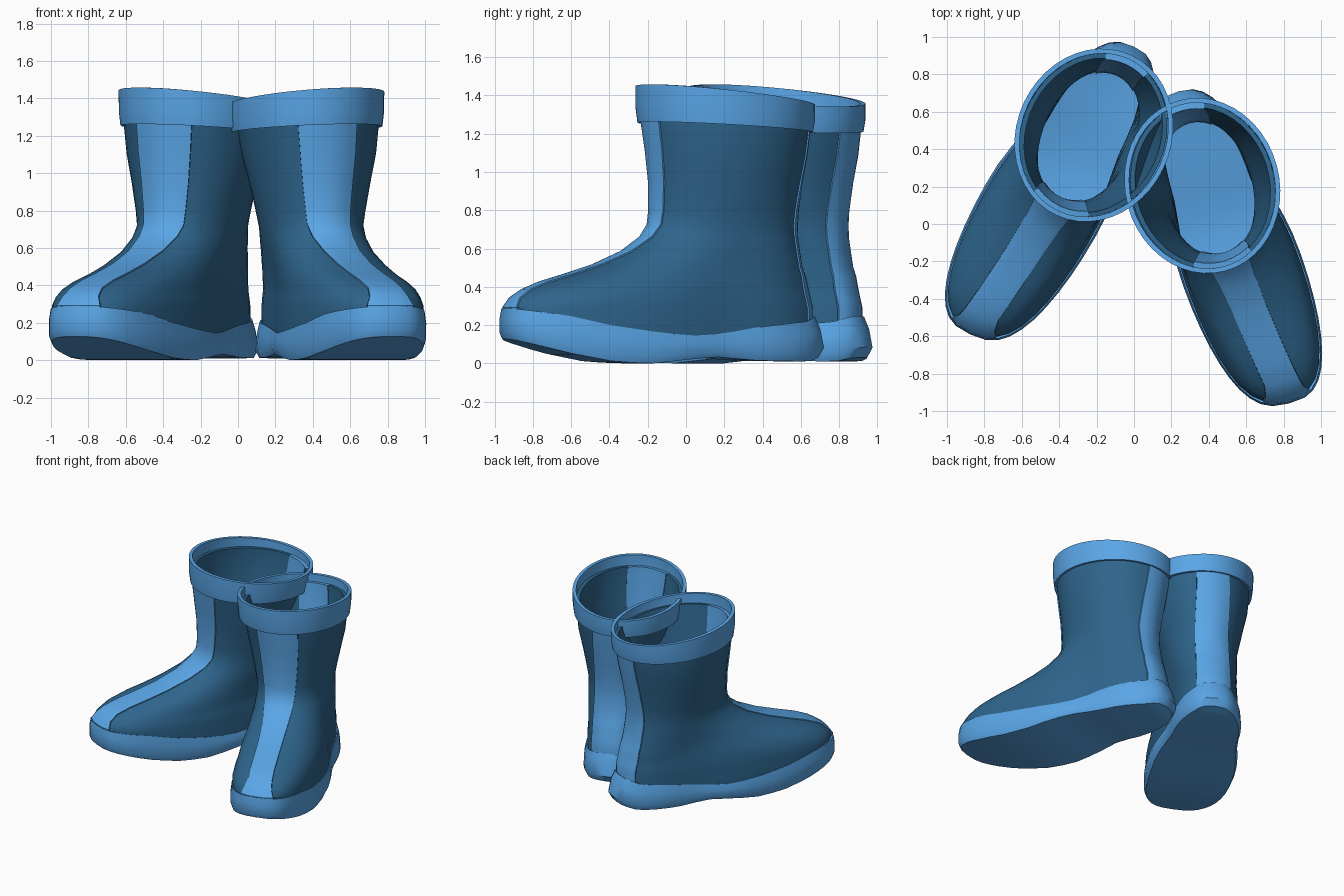
import bpy, bmesh, math

if "Cube" in bpy.data.objects:
    bpy.data.objects.remove(bpy.data.objects["Cube"])

def material(name, rgb):
    m = bpy.data.materials.new(name)
    m.diffuse_color = (*rgb, 1)
    m.use_nodes = True
    m.node_tree.nodes["Principled BSDF"].inputs["Base Color"].default_value = m.diffuse_color
    return m

LIGHT = material("light blue rubber", (0.103, 0.385, 0.81))
DARK = material("dark blue panel", (0.027, 0.128, 0.26))

NB, NP, NF = 3, 16, 3            # half-ring segments: back strip, panel, front strip
HALF = NB + NP + NF
N = 2 * HALF

def lerp_table(x, pts):
    for (x0, y0), (x1, y1) in zip(pts, pts[1:]):
        if x <= x1:
            t = max(0, (x - x0) / (x1 - x0))
            return y0 + (y1 - y0) * t
    return pts[-1][1]

def sole_top(f):
    return lerp_table(f, [(-.52, .27), (-.4, .22), (-.1, .19), (.1, .155), (.25, .145),
                          (.45, .16), (.73, .2), (.95, .25), (1.24, .29)])

def sole_bottom(f):
    return lerp_table(f, [(-.52, .04), (-.4, .01), (-.1, .015), (.15, .035), (.5, 0),
                          (.7, .008), (.95, .055), (1.24, .13)])

def foot_offset(f):
    """The foot turns outwards a little more than the shaft."""
    return .01 + .137 * (f + .5) / 1.735

def ring(back, front, wb, wf, p, hb=None, hf=None):
    """Closed outline of (forward, side) points, starting at the back centre."""
    if hb:
        tb = math.asin(min(.9, hb / wb) ** (1 / p))
        tf = math.asin(min(.9, hf / wf) ** (1 / p))
        th = [tb * i / NB for i in range(NB)]
        th += [tb + (math.pi - tf - tb) * i / NP for i in range(NP)]
        th += [math.pi - tf + tf * i / NF for i in range(NF + 1)]
    else:
        th = [math.pi * i / HALF for i in range(HALF + 1)]
    half = []
    for a in th:
        t = (1 - math.cos(a)) / 2
        f = back + (front - back) * t
        w = max(0, math.sin(a)) ** p * (wb * (1 - t) + wf * t)
        w *= 1 - (1 - p) * .35 * math.exp(-((f - .05) / .2) ** 2)   # narrow waist
        half.append((f, w))
    return half + [(f, -w) for f, w in half[-2:0:-1]]

def tilt(z, f, s):
    """The top opening slopes down towards the back and the inside."""
    k = max(0, (z - .8) / .6) ** 2
    return z + k * (.118 * f + .05 * s)

class Boot:
    def __init__(self, side, cx, cy, deg):
        self.m, self.cx, self.cy, self.a = side, cx, cy, math.radians(deg)

    def world(self, f, s, z):
        c, n = math.cos(self.a), math.sin(self.a)
        return (self.cx + self.m * (f * n + s * c), self.cy - f * c + s * n, z)

    def loft(self, name, rings, mat, keep=lambda k: True, thick=0, caps=False):
        bm = bmesh.new()
        rows = [[bm.verts.new(self.world(*p)) for p in r] for r in rings]
        for r0, r1 in zip(rows, rows[1:]):
            for j in range(N):
                if keep(min(j, N - 1 - j)):
                    i = (j + 1) % N
                    bm.faces.new((r0[j], r0[i], r1[i], r1[j]))
        if caps:
            for r in (rows[0], rows[-1]):
                for i in range(HALF):
                    vs = [r[i], r[i + 1], r[(N - i - 1) % N], r[(N - i) % N]]
                    bm.faces.new(list(dict.fromkeys(vs)))
        bmesh.ops.delete(bm, geom=[v for v in bm.verts if not v.link_faces], context='VERTS')
        bmesh.ops.recalc_face_normals(bm, faces=bm.faces[:])
        me = bpy.data.meshes.new(name)
        bm.to_mesh(me)
        ob = bpy.data.objects.new(name, me)
        bpy.context.collection.objects.link(ob)
        me.materials.append(mat)
        bpy.ops.object.select_all(action='DESELECT')
        ob.select_set(True)
        bpy.context.view_layer.objects.active = ob
        if thick:
            mod = ob.modifiers.new("thickness", 'SOLIDIFY')
            mod.thickness, mod.offset = thick, 0
            bpy.ops.object.modifier_apply(modifier=mod.name)
            bm.clear()
            bm.from_mesh(ob.data)
            bmesh.ops.recalc_face_normals(bm, faces=bm.faces[:])
            bm.to_mesh(ob.data)
        bm.free()
        bpy.ops.object.shade_smooth_by_angle(angle=math.radians(40))

# upper slices: height, back, front, back width, front width, front strip half width
UPPER = [(0, -.44, 1.2, .265, .325, .12), (.29, -.44, 1.21, .265, .325, .12),
         (.33, -.43, 1.18, .265, .315, .1), (.37, -.42, 1.12, .26, .305, .09),
         (.41, -.41, 1.02, .26, .295, .09), (.45, -.4, .88, .26, .28, .09),
         (.5, -.38, .72, .26, .27, .09), (.57, -.37, .56, .262, .26, .095),
         (.65, -.36, .45, .262, .255, .105), (.72, -.36, .405, .26, .255, .11),
         (.8, -.365, .395, .275, .27, .115), (.95, -.385, .395, .305, .305, .13),
         (1.1, -.41, .41, .34, .34, .145), (1.27, -.43, .435, .365, .365, .157),
         (1.33, -.435, .44, .37, .37, .157)]

def upper_rings():
    out = []
    for z, b, f, wb, wf, hf in UPPER:
        p = lerp_table(z, [(0, .7), (.5, .7), (.75, 1), (2, 1)])
        k = lerp_table(z, [(0, 1), (.38, 1), (.7, 0), (2, 0)])
        shaft = lerp_table(z, [(0, .022), (.7, .022), (1.2, .015), (1.35, 0)])
        row = []
        for x, s in ring(b, f, wb, wf, p, .12, hf):
            s += k * foot_offset(x) + (1 - k) * shaft
            row.append((x, s, tilt(z, x, s) if z else sole_top(x) - .03))
        out.append(row)
    return out

def sole_rings():
    # grow, mix between bottom (0) and top (1) height, heel inset, drop
    out = []
    for g, mix, heel, drop in [(-.05, 0, .03, 0), (-.015, 0, .015, 0), (0, .2, 0, 0),
                               (0, .65, .02, 0), (-.01, 1, .04, 0), (-.05, 1, .04, .01)]:
        pts = ring(-.52 - g + heel, 1.245 + g, .297 + g, .352 + g, .7)
        out.append([(f, s + foot_offset(f),
                     sole_bottom(f) * (1 - mix) + sole_top(f) * mix - drop) for f, s in pts])
    return out

def cuff_rings():
    out = []
    for z, r, w in [(1.235, .45, .39), (1.3, .46, .398), (1.4, .46, .4)]:
        out.append([(f, s, tilt(z, f, s)) for f, s in ring(-r, r, w, w, 1)])
    return out

is_panel = lambda k: NB <= k < NB + NP
for tag, boot in (("right", Boot(1, .365, .205, 15)), ("left", Boot(-1, -.215, .475, 25))):
    # side panels, front and back strips, sole, top cuff
    boot.loft(tag + "_side_panels", upper_rings(), DARK, is_panel, .026)
    boot.loft(tag + "_strips", upper_rings(), LIGHT, lambda k: not is_panel(k), .04)
    boot.loft(tag + "_sole", sole_rings(), LIGHT, caps=True)
    boot.loft(tag + "_cuff", cuff_rings(), LIGHT, thick=.026)
